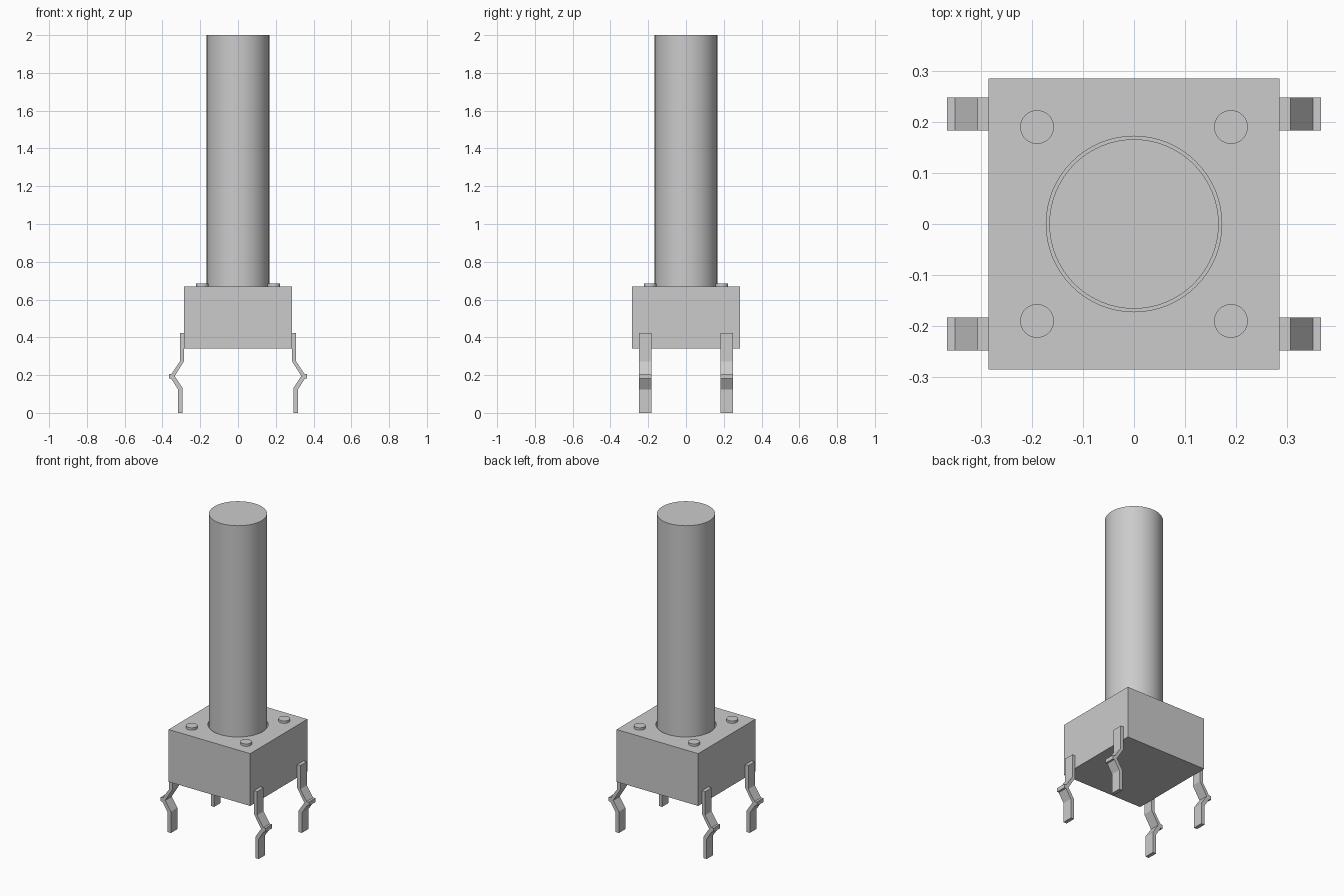
import bpy
import bmesh
from math import radians

if "Cube" in bpy.data.objects:
    bpy.data.objects.remove(bpy.data.objects["Cube"], do_unlink=True)

# Single grey material
grey = bpy.data.materials.new("plain grey")
grey.use_nodes = True
colour = (0.6, 0.6, 0.6, 1)
grey.diffuse_color = colour
grey.node_tree.nodes["Principled BSDF"].inputs["Base Color"].default_value = colour


def cylinder(name, x, y, radius, bottom, top, sides):
    bpy.ops.mesh.primitive_cylinder_add(
        vertices=sides, radius=radius, depth=top - bottom,
        location=(x, y, (bottom + top) / 2))
    obj = bpy.context.object
    obj.name = name
    obj.data.materials.append(grey)
    bpy.ops.object.shade_smooth_by_angle(angle=radians(30))
    return obj


def extruded_leg(name, profile, side, y_min, y_max):
    bm = bmesh.new()
    face = bm.faces.new([bm.verts.new((side * x, y_min, z)) for x, z in profile])
    grown = bmesh.ops.extrude_face_region(bm, geom=[face])["geom"]
    moved = [v for v in grown if isinstance(v, bmesh.types.BMVert)]
    bmesh.ops.translate(bm, vec=(0, y_max - y_min, 0), verts=moved)
    bmesh.ops.recalc_face_normals(bm, faces=bm.faces)
    mesh = bpy.data.meshes.new(name)
    bm.to_mesh(mesh)
    bm.free()
    mesh.materials.append(grey)
    obj = bpy.data.objects.new(name, mesh)
    bpy.context.collection.objects.link(obj)


BASE, TOP, HALF = 0.34, 0.67, 0.285

# Square housing with a round well for the button
bpy.ops.mesh.primitive_cube_add(size=1, location=(0, 0, (BASE + TOP) / 2))
housing = bpy.context.object
housing.name = "housing"
housing.scale = (2 * HALF, 2 * HALF, TOP - BASE)
bpy.ops.object.transform_apply(location=False, rotation=False, scale=True)
housing.data.materials.append(grey)

cutter = cylinder("well_cutter", 0, 0, 0.172, TOP - 0.05, TOP + 0.1, 64)
cutter.hide_render = True
well = housing.modifiers.new("well", "BOOLEAN")
well.operation = "DIFFERENCE"
well.solver = "EXACT"
well.object = cutter
bpy.ops.object.select_all(action="DESELECT")
housing.select_set(True)
bpy.context.view_layer.objects.active = housing
bpy.ops.object.modifier_apply(modifier=well.name)
bpy.data.objects.remove(cutter, do_unlink=True)
bpy.ops.object.shade_smooth_by_angle(angle=radians(30))

# Tall push button
cylinder("button", 0, 0, 0.166, TOP - 0.06, 2.0, 64)

# Kinked flat leg, seen from the front
leg_profile = [
    (0.307, 0.422), (0.307, 0.273), (0.351, 0.207), (0.366, 0.207),
    (0.366, 0.182), (0.354, 0.182), (0.318, 0.125), (0.318, 0),
    (0.295, 0), (0.295, 0.134), (0.335, 0.195), (0.285, 0.275),
    (0.285, 0.422)]

# Corner rivets and legs, mirrored to all four corners
for side, side_name in ((1, "left"), (-1, "right")):
    for end, end_name in ((-1, "front"), (1, "back")):
        place = f"{end_name}_{side_name}"
        cylinder("rivet_" + place, side * 0.19, end * 0.19, 0.033, TOP - 0.02, 0.685, 32)
        y_min, y_max = sorted((end * 0.183, end * 0.248))
        extruded_leg("leg_" + place, leg_profile, side, y_min, y_max)
